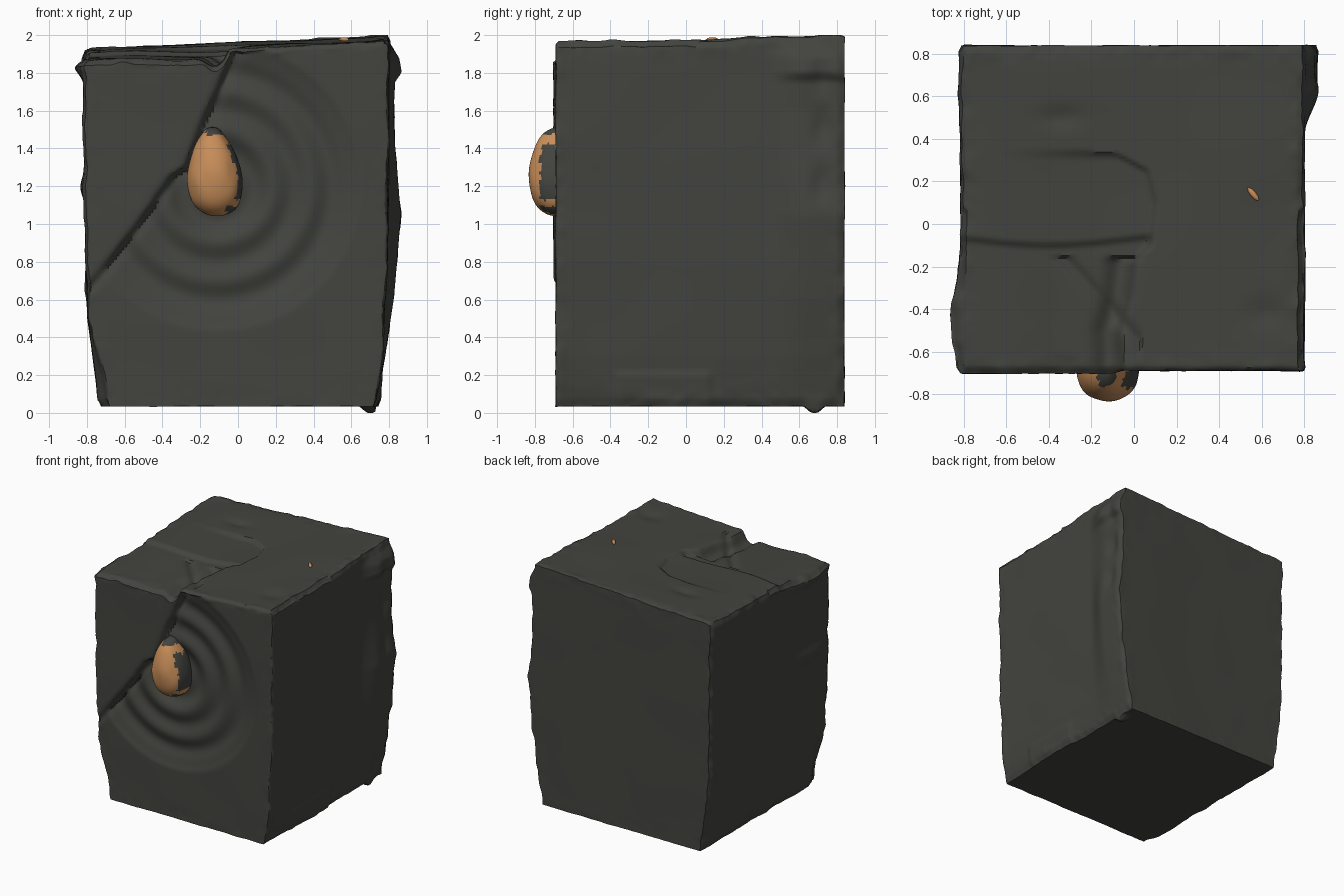
import bpy, bmesh, math
from mathutils import Vector, noise

if "Cube" in bpy.data.objects:
    bpy.data.objects.remove(bpy.data.objects["Cube"])


def material(name, rgb):
    m = bpy.data.materials.new(name)
    m.diffuse_color = (*rgb, 1)
    m.use_nodes = True
    m.node_tree.nodes["Principled BSDF"].inputs["Base Color"].default_value = m.diffuse_color
    return m


STONE = material("dark stone", (0.056, 0.057, 0.049))
AMBER = material("amber", (0.58, 0.27, 0.10))


def smooth(t):
    t = max(0.0, min(1.0, t))
    return t * t * (3 - 2 * t)


def interp(pts, t):
    if t <= pts[0][0]:
        return pts[0][1]
    for (a, va), (b, vb) in zip(pts, pts[1:]):
        if t <= b:
            return va + (vb - va) * (t - a) / (b - a)
    return pts[-1][1]


# Side outlines as (height, x), crack lines as (height, x) and (y, x)
LEFT = [(0.03, -.735), (.2, -.755), (.5, -.795), (.7, -.80), (1.2, -.815), (1.6, -.815), (2, -.82)]
RIGHT = [(0.03, .735), (.3, .765), (.8, .79), (1.4, .80), (2, .80)]
RIDGE = [(0.03, 0), (.4, .02), (.6, .04), (.8, .05), (1.05, .07), (1.2, .055),
         (1.4, .03), (1.6, .02), (1.75, .03), (1.8, .065), (1.88, .05), (1.95, 0)]
CRACK = [(.58, -.90), (.68, -.80), (.85, -.66), (1.1, -.47), (1.14, -.45), (1.25, -.37),
         (1.3, -.29), (1.5, -.22), (1.75, -.11), (1.95, -.03)]
TOP_CRACK = [(-.72, -.05), (-.5, -.06), (-.35, -.02), (-.18, .0), (-.1, .08), (.1, .11),
             (.25, .07), (.33, -.08), (.36, -.5)]


def top_height(x, y):
    z = 1.943 + 0.048 * x + 0.025 * y
    s = x - interp(TOP_CRACK, y)
    low = 1 - smooth(s / 0.04 + 0.5)
    front = 1 - smooth((y + 0.09 - 0.03 * math.sin(x * 4)) / 0.04)
    z -= low * (0.022 * front + 0.022 * smooth((x + 0.7) / 0.6) * (1 - smooth((y - .3) / .06)))
    # chipped channel beside the crack
    if y < -0.15:
        z -= 0.045 * math.exp(-((s + 0.06) / 0.055) ** 2)
        z -= 0.02 * math.exp(-((x + 0.15 + 0.9 * (y + 0.35)) / 0.04) ** 2) * (x < .05)
    # small hollows
    z -= 0.015 * math.exp(-((x - .63) / .09) ** 2 - ((y + .42) / .07) ** 2)
    z -= 0.015 * math.exp(-((x + .33) / .1) ** 2 - ((y - .5) / .05) ** 2)
    return z


def front_depth(x, z):
    """Recess of the rippled area; the upper left slab stays proud."""
    r = math.hypot(x + 0.11, z - 1.2)
    s = (x - interp(CRACK, z)) * 0.85
    side = smooth(s / 0.035)
    rings = smooth((0.77 - r) / 0.09) * (0.035 + 0.013 * math.cos(2 * math.pi * r / 0.2))
    rings += 0.03 * smooth((0.28 - r) / 0.15)
    groove = 0.015 * math.exp(-((s - 0.03) / 0.03) ** 2)
    return side * (0.012 + rings) + groove


# Stone block: dense cube shaped by the outlines, with rough edges
bm = bmesh.new()
bmesh.ops.create_cube(bm, size=2)
bmesh.ops.subdivide_edges(bm, edges=bm.edges[:], cuts=110, use_grid_fill=True)
for v in bm.verts:
    u, t, w = v.co
    y = 0.068 + 0.77 * t
    top = top_height(0.81 * u, y)
    z = 0.035 + (top - 0.035) * (w + 1) / 2
    left, right = interp(LEFT, z), interp(RIGHT, z)
    x = left + (right - left) * (u + 1) / 2
    # distances from the block's faces; the middle one tells how near an edge is
    d = sorted([1 - abs(u), 1 - abs(t), 1 - abs(w)])
    edge = 1 - smooth(d[1] / 0.14)
    p = Vector((x, y, z))
    coarse = noise.noise_vector(p * 2.3)
    fine = noise.noise_vector(p * 7 + Vector((5, 1, 9)))
    tiny = noise.noise_vector(p * 17)
    # soft worn edges, pulled toward the middle
    worn = 0.02 * (1 - smooth(d[1] / 0.045))
    x -= worn * u * 0.7
    if w > 0.9:
        z -= worn * (1.3 if t < 0 else 0.4)
    # broken ridge down the back right edge
    if u > 0.5:
        strip = smooth((y - 0.42) / 0.22)
        x += strip * interp(RIDGE, z) * smooth((u - 0.5) / 0.5)
        if u > 0.99 and 1.1 < z < 1.95:
            x -= 0.02 * math.exp(-((y - .72) / .05) ** 2) * (1 + math.sin(z * 22)) / 2
        # flake near the foot of the right side
        if u > 0.99 and z < 0.3:
            x += 0.012 * smooth((0.23 - z) / 0.03) * smooth((0.28 - abs(y + .12)) / .06)
    # lumps on the left edges
    if u < -0.5:
        k = smooth((-u - 0.5) / 0.5)
        x -= 0.045 * k * math.exp(-((z - 1.83) / .05) ** 2 - ((y + .45) / .22) ** 2)
        x -= 0.02 * k * math.exp(-((z - 1.2) / .06) ** 2 - ((y + .45) / .25) ** 2)
        x += 0.05 * k * smooth((0.55 - z) / 0.5) * smooth((-0.55 - y) / 0.12)
    rough = coarse * 0.008 + (fine * 0.014 + tiny * 0.007) * edge
    x += rough.x
    z += rough.z * (1 if w > -0.95 else 0.2)
    y += rough.y * (0.3 if abs(t) > 0.95 else 0)
    if t < -0.99:
        y += front_depth(x, z)
    # small nub under the back right corner
    if w < -0.98:
        z -= 0.05 * max(0, 1 - math.hypot(x - 0.70, y - 0.68) / 0.06)
    v.co = (x, y, max(0.0, min(2.0, z)))
mesh = bpy.data.meshes.new("stone_block")
bm.to_mesh(mesh)
bm.free()
block = bpy.data.objects.new("stone_block", mesh)
bpy.context.collection.objects.link(block)
mesh.materials.append(STONE)

# Amber gem: lumpy egg set in the middle of the rings, with stone-coloured patches
bpy.ops.mesh.primitive_uv_sphere_add(segments=64, ring_count=48, radius=1)
gem = bpy.context.object
gem.name = "amber_gem"
for v in gem.data.vertices:
    a, b, c = v.co
    n = noise.noise_vector(v.co * 1.8)
    taper = 1 - 0.26 * c - 0.08 * c * c
    squash = lambda q: math.copysign(abs(q) ** 0.9, q)
    v.co = (-0.125 - 0.012 * c + 0.143 * squash(a) * taper + 0.006 * n.x,
            -0.675 + 0.155 * squash(b) * (1 - 0.1 * c) + 0.005 * n.y,
            1.277 + 0.236 * c + 0.003 * n.z)
gem.data.materials.append(AMBER)
gem.data.materials.append(STONE)
for f in gem.data.polygons:
    x, y, z = f.center
    j = 0.02 * noise.noise(f.center * 30)
    side = x > -0.06 and y > -0.775 + j and 1.13 + j < z < 1.42 + 2 * j
    crown = -0.17 < x + j < -0.07 and y > -0.78 and z > 1.47
    foot = x > -0.06 + j and z < 1.095 + j
    f.material_index = int(side or crown or foot)

# Small amber fleck on the top
bpy.ops.mesh.primitive_uv_sphere_add(segments=10, ring_count=6, radius=1)
fleck = bpy.context.object
fleck.name = "amber_fleck"
fleck.scale = (0.04, 0.014, 0.012)
fleck.rotation_euler = (0, 0, math.radians(-50))
fleck.location = (0.56, 0.14, top_height(0.56, 0.14) + 0.003)
fleck.data.materials.append(AMBER)

# Smooth shading with crisp edges
for o in (block, gem, fleck):
    bpy.ops.object.select_all(action='DESELECT')
    o.select_set(True)
    bpy.context.view_layer.objects.active = o
    bpy.ops.object.shade_smooth_by_angle(angle=math.radians(40))
